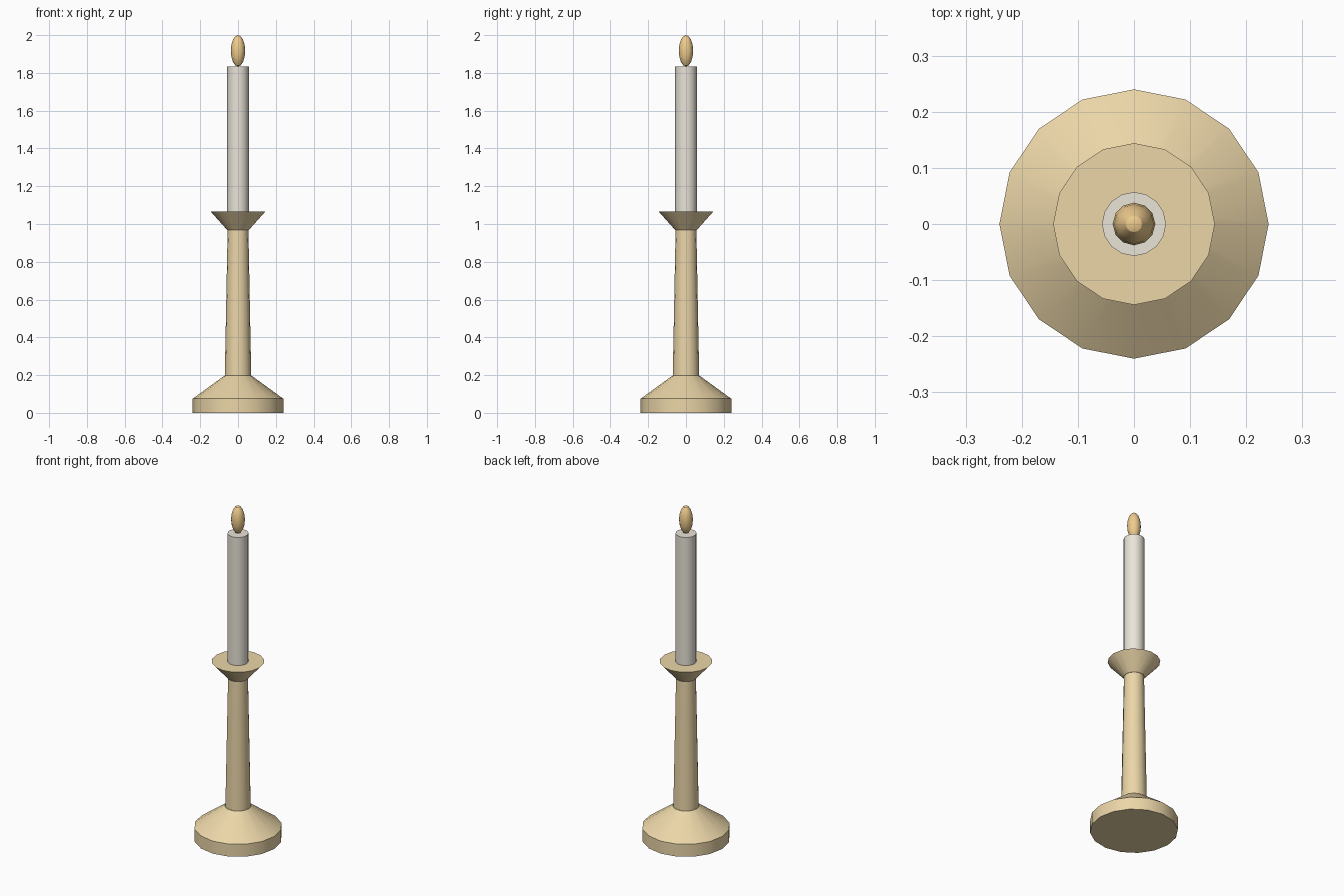
import bpy, bmesh, math

if "Cube" in bpy.data.objects:
    bpy.data.objects.remove(bpy.data.objects["Cube"])

SIDES = 16


def material(name, colour):
    m = bpy.data.materials.new(name)
    m.diffuse_color = (*colour, 1)
    m.use_nodes = True
    m.node_tree.nodes["Principled BSDF"].inputs["Base Color"].default_value = m.diffuse_color
    return m


wood = material("warm_wood", (0.83, 0.67, 0.39))
wax = material("wax", (0.82, 0.78, 0.69))
glow = material("flame_glow", (0.86, 0.60, 0.27))


def lathe(name, profile, mat, sides=SIDES):
    """Turn a (radius, height) profile around z; radius 0 makes a tip."""
    bm = bmesh.new()
    rings = []
    for r, z in profile:
        n = sides if r > 0 else 1
        rings.append([bm.verts.new((r * math.cos(math.tau * i / n),
                                    r * math.sin(math.tau * i / n), z))
                      for i in range(n)])
    for a, b in zip(rings, rings[1:]):
        for i in range(sides):
            j = (i + 1) % sides
            if len(a) == 1:
                bm.faces.new((a[0], b[j], b[i]))
            elif len(b) == 1:
                bm.faces.new((a[i], a[j], b[0]))
            else:
                bm.faces.new((a[i], a[j], b[j], b[i]))
    for ring in (rings[0], rings[-1]):
        if len(ring) > 1:
            bm.faces.new(ring)
    bmesh.ops.recalc_face_normals(bm, faces=bm.faces)
    mesh = bpy.data.meshes.new(name)
    bm.to_mesh(mesh)
    bm.free()
    mesh.materials.append(mat)
    obj = bpy.data.objects.new(name, mesh)
    bpy.context.collection.objects.link(obj)
    bpy.ops.object.select_all(action='DESELECT')
    obj.select_set(True)
    bpy.context.view_layer.objects.active = obj
    bpy.ops.object.shade_smooth_by_angle(angle=math.radians(30))
    return obj


# Weighted foot: low drum with a sloping shoulder
lathe("base", [(0.24, 0), (0.24, 0.075), (0.072, 0.197)], wood)
# Slightly tapered stem
lathe("stem", [(0.07, 0.195), (0.055, 0.97)], wood)
# Flared drip dish
lathe("drip_dish", [(0.057, 0.968), (0.144, 1.065)], wood)
# Candle
lathe("candle", [(0.057, 1.06), (0.057, 1.835)], wax)
# Flame: stretched sphere
STEPS = 8
flame = [(0.038 * math.sin(math.pi * k / STEPS) if 0 < k < STEPS else 0,
          1.917 - 0.083 * math.cos(math.pi * k / STEPS))
         for k in range(STEPS + 1)]
lathe("flame", flame, glow, 12)
